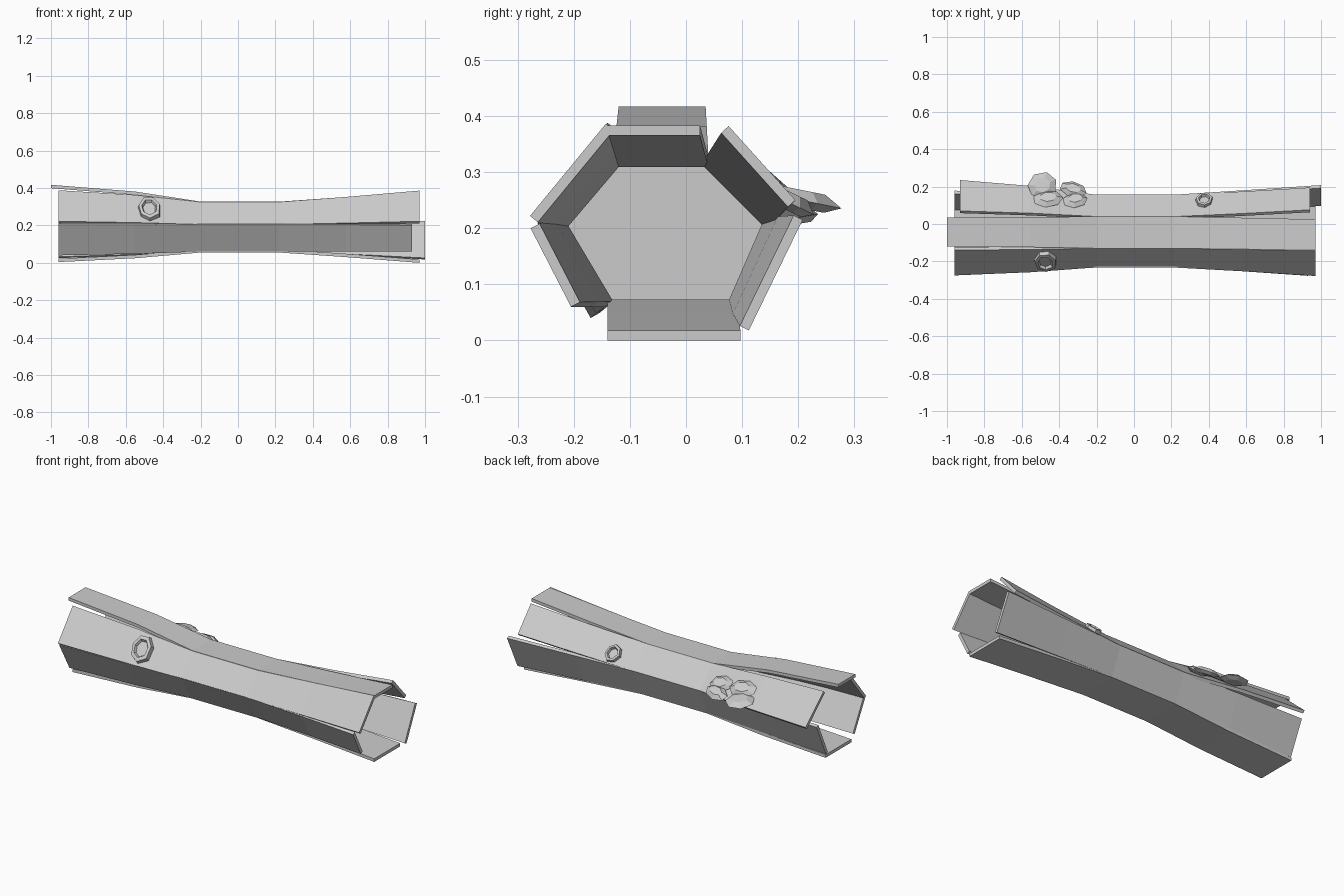
import bpy, bmesh, math, random
from mathutils import Vector, Matrix

if "Cube" in bpy.data.objects:
    bpy.data.objects.remove(bpy.data.objects["Cube"])

random.seed(4)
CENTRE = Vector((0, -0.04, 0.2))
THICK = 0.018


def make(name, bm):
    bmesh.ops.recalc_face_normals(bm, faces=bm.faces)
    me = bpy.data.meshes.new(name)
    bm.to_mesh(me)
    bm.free()
    ob = bpy.data.objects.new(name, me)
    bpy.context.collection.objects.link(ob)
    return ob


def skin(bm, rings):
    for r, s in zip(rings, rings[1:]):
        n = len(r)
        for i in range(n):
            bm.faces.new((r[i], r[(i + 1) % n], s[(i + 1) % n], s[i]))


# Bark planks: outer edge line (y, z)-(y, z) at left end, waist, right end
def plank(name, x0, x1, left, mid, right):
    bm = bmesh.new()
    rings = []
    steps = [(x0, left, 1), (-0.55, left, 0.6), (-0.2, mid, 0),
             (0.22, mid, 0), (0.58, right, 0.45), (x1, right, 1)]
    for x, end, t in steps:
        a, b = [Vector((x, *m)).lerp(Vector((x, *e)), t) for m, e in zip(mid, end)]
        d = b - a
        n = Vector((0, -d.z, d.y)).normalized()
        if n.dot(CENTRE - (a + b) / 2) < 0:
            n.negate()
        rings.append([bm.verts.new(p) for p in (a, b, b + n * THICK, a + n * THICK)])
    skin(bm, rings)
    bm.faces.new(rings[0])
    bm.faces.new(rings[-1])
    make(name, bm)


plank("top_plank", -1.0, 0.97, ((-0.12, 0.417), (0.035, 0.417)),
      ((-0.13, 0.327), (0.04, 0.327)), ((-0.14, 0.383), (0.025, 0.383)))
plank("upper_front_plank", -0.96, 0.97, ((-0.14, 0.388), (-0.275, 0.222)),
      ((-0.13, 0.325), (-0.232, 0.205)), ((-0.143, 0.386), (-0.278, 0.222)))
plank("lower_front_plank", -0.96, 0.93, ((-0.265, 0.21), (-0.17, 0.04)),
      ((-0.233, 0.208), (-0.145, 0.06)), ((-0.277, 0.2), (-0.205, 0.06)))
plank("bottom_plank", -0.96, 0.97, ((-0.14, 0.004), (0.095, 0.004)),
      ((-0.14, 0.055), (0.09, 0.055)), ((-0.14, 0.0), (0.097, 0.0)))
plank("lower_back_plank", -0.96, 1.0, ((0.178, 0.212), (0.092, 0.025)),
      ((0.157, 0.212), (0.09, 0.058)), ((0.208, 0.215), (0.112, 0.018)))
plank("upper_back_plank", -0.93, 0.94, ((0.07, 0.372), (0.235, 0.225)),
      ((0.04, 0.327), (0.156, 0.211)), ((0.076, 0.382), (0.195, 0.25)))

# Solid heart closing the hollow at the waist
bm = bmesh.new()
section = [(-0.13, 0.315), (0.035, 0.315), (0.142, 0.212),
           (0.08, 0.062), (-0.14, 0.066), (-0.222, 0.207)]
rings = [[bm.verts.new((x, y, z)) for y, z in section] for x in (-0.01, 0.01)]
skin(bm, rings)
for r in rings:
    bm.faces.new(r)
make("heartwood", bm)


# Knots: raised seven-sided rings with a sunken middle
def knot(name, pos, slope, rx, rs):
    bm = bmesh.new()
    slope = Vector(slope).normalized()
    n = Vector((1, 0, 0)).cross(slope)
    if n.z < 0:
        n.negate()
    wob = [random.uniform(0.9, 1.06) for _ in range(7)]
    rings = []
    for s, h in ((1, -0.008), (0.93, 0.018), (0.66, 0.02), (0.55, 0.006)):
        ring = []
        for i, w in enumerate(wob):
            a = math.tau * i / 7 + 0.3
            p = (Vector(pos) + Vector((rx, 0, 0)) * s * w * math.cos(a)
                 + slope * rs * s * w * math.sin(a) + n * h)
            ring.append(bm.verts.new(p))
        rings.append(ring)
    skin(bm, rings)
    bm.faces.new(rings[0])
    bm.faces.new(rings[-1])
    make(name, bm)


knot("front_knot", (-0.475, -0.195, 0.287), (0, 0.117, 0.143), 0.066, 0.084)
knot("back_knot", (0.375, 0.122, 0.259), (0, 0.117, -0.12), 0.048, 0.055)


# Bracket fungi: thin faceted caps growing outward from the back
def fungus(name, x, y, z, rx, ry, tilt, turn):
    bm = bmesh.new()
    rings = []
    for s, h in ((0.6, -0.014), (1, 0), (0.55, 0.018)):
        rings.append([bm.verts.new((rx * s * math.cos(math.tau * i / 7),
                                    ry * s * math.sin(math.tau * i / 7), h))
                      for i in range(7)])
    skin(bm, rings)
    bm.faces.new(rings[0])
    bm.faces.new(rings[-1])
    bm.transform(Matrix.Translation((x, y, z)) @ Matrix.Rotation(tilt, 4, 'X')
                 @ Matrix.Rotation(turn, 4, 'Z'))
    make(name, bm)


fungus("fungus_1", -0.49, 0.205, 0.25, 0.08, 0.075, -0.2, 0.4)
fungus("fungus_2", -0.46, 0.135, 0.285, 0.082, 0.055, -0.6, 0.1)
fungus("fungus_3", -0.325, 0.185, 0.245, 0.075, 0.046, -0.45, -0.3)
fungus("fungus_4", -0.315, 0.128, 0.272, 0.068, 0.052, -0.65, 0.2)
